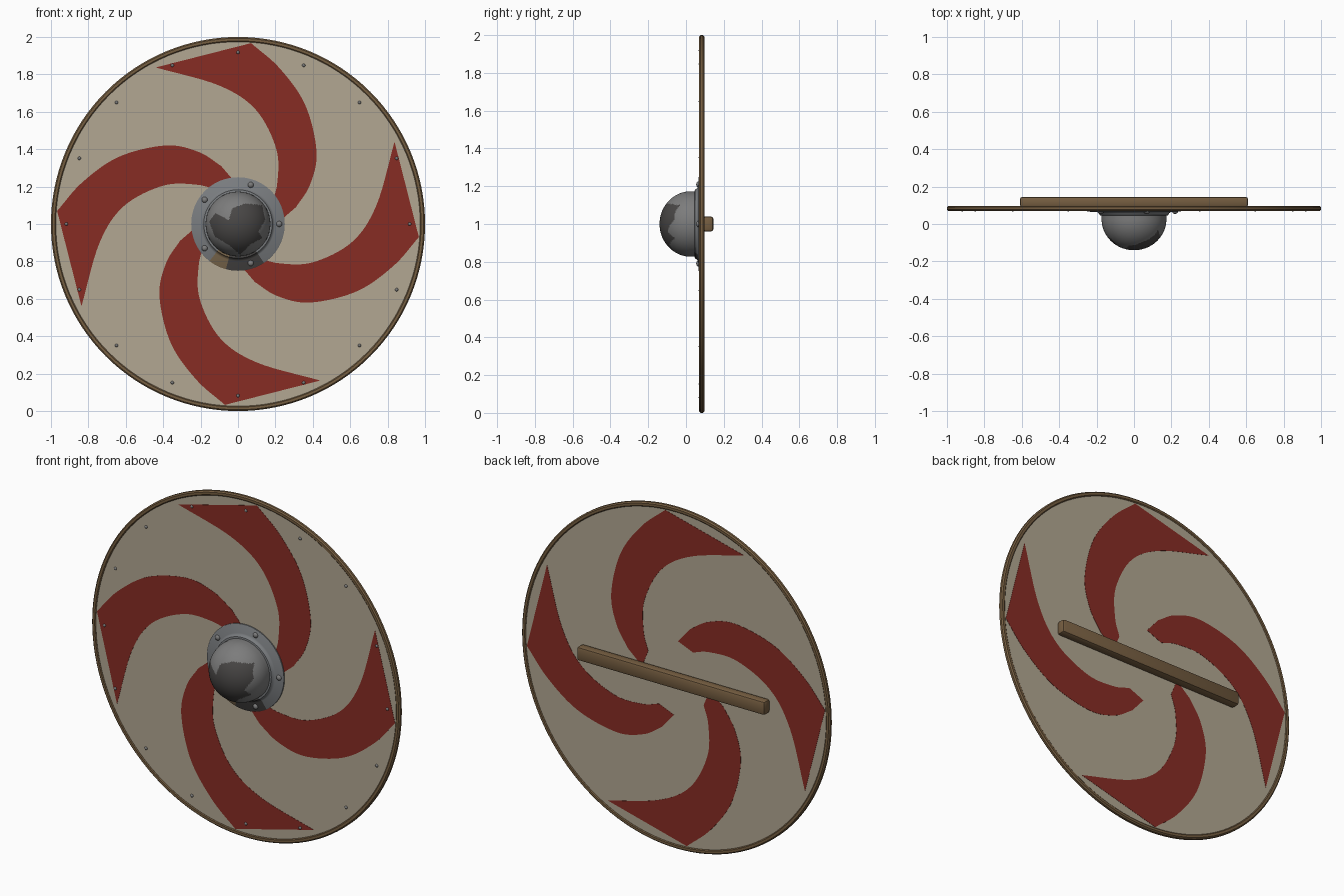
import bpy, bmesh, math
from mathutils import Vector

if "Cube" in bpy.data.objects:
    bpy.data.objects.remove(bpy.data.objects["Cube"])


def srgb(r, g, b):
    f = lambda c: ((c / 255 + 0.055) / 1.055) ** 2.4 if c > 10 else c / 3300
    return (f(r), f(g), f(b), 1)


def material(name, *rgb):
    m = bpy.data.materials.new(name)
    m.diffuse_color = srgb(*rgb)
    m.use_nodes = True
    m.node_tree.nodes["Principled BSDF"].inputs["Base Color"].default_value = m.diffuse_color
    return m


CREAM = material("cream paint", 178, 167, 146)
RED = material("red paint", 135, 44, 36)
WOOD = material("brown wood", 118, 94, 65)
STEEL = material("steel grey", 124, 124, 124)
FLANGE = material("flange grey", 122, 125, 128)
DARK = material("dark worn steel", 72, 70, 69)
RUST = material("tan wear", 128, 108, 80)


def finish(bm, name, mats, rule=None):
    bmesh.ops.remove_doubles(bm, verts=bm.verts, dist=1e-5)
    bmesh.ops.recalc_face_normals(bm, faces=bm.faces)
    if rule:
        for f in bm.faces:
            f.material_index = rule(f.calc_center_median())
    me = bpy.data.meshes.new(name)
    bm.to_mesh(me)
    bm.free()
    for m in mats:
        me.materials.append(m)
    ob = bpy.data.objects.new(name, me)
    bpy.context.collection.objects.link(ob)
    bpy.context.view_layer.objects.active = ob
    bpy.ops.object.select_all(action='DESELECT')
    ob.select_set(True)
    bpy.ops.object.shade_smooth_by_angle(angle=math.radians(35))
    return ob


def lathe(bm, profile, segs, cx=0, cz=1, closed=False):
    """Spin (radius, y) points around an axis along y."""
    rings = [[bm.verts.new((cx + r * math.cos(2 * math.pi * i / segs), y,
                            cz + r * math.sin(2 * math.pi * i / segs)))
              for i in range(segs)] for r, y in profile]
    pairs = list(zip(rings, rings[1:]))
    if closed:
        pairs.append((rings[-1], rings[0]))
    for a, b in pairs:
        for i in range(segs):
            j = (i + 1) % segs
            bm.faces.new((a[i], a[j], b[j], b[i]))


def smooth_path(pts, steps=8):
    """Catmull-Rom curve through the points."""
    p = [Vector(q) for q in pts]
    p = [2 * p[0] - p[1]] + p + [2 * p[-1] - p[-2]]
    out = []
    for a, b, c, d in zip(p, p[1:], p[2:], p[3:]):
        for k in range(steps):
            t = k / steps
            out.append(0.5 * (2 * b + (c - a) * t + (2 * a - 5 * b + 4 * c - d) * t * t
                              + (3 * b - a - 3 * c + d) * t ** 3))
    return out + [p[-2]]


# round board
bm = bmesh.new()
lathe(bm, [(0, 0.075), (0.985, 0.075), (0.985, 0.092), (0, 0.092)], 96)
finish(bm, "board", [CREAM])

# wooden rim with softened edges
bm = bmesh.new()
lathe(bm, [(0.974, 0.074), (0.979, 0.07), (0.993, 0.07), (1.0, 0.077),
           (1.0, 0.09), (0.993, 0.097), (0.979, 0.097), (0.974, 0.093)], 128, closed=True)
finish(bm, "rim", [WOOD])

# four painted swirl arms, showing on both sides of the board
outer = smooth_path([(0.07, 0.967), (0.225, 0.83), (0.36, 0.635), (0.42, 0.385),
                     (0.385, 0.21), (0.31, 0.09)])
inner = smooth_path([(-0.44, 0.837), (-0.1, 0.74), (0.096, 0.61), (0.205, 0.40),
                     (0.21, 0.22), (0.18, 0.11)])
end = Vector((0.22, 0.013))
for n in range(4):
    bm = bmesh.new()
    ca, sa = round(math.cos(n * math.pi / 2)), round(math.sin(n * math.pi / 2))
    place = lambda p, y: bm.verts.new((p.x * ca - p.y * sa, y, 1 + p.x * sa + p.y * ca))
    loops = []
    for y in (0.0738, 0.0932):
        o = [place(p, y) for p in outer]
        i = [place(p, y) for p in inner]
        e = place(end, y)
        for k in range(len(o) - 1):
            bm.faces.new((o[k], o[k + 1], i[k + 1], i[k]))
        bm.faces.new((o[-1], e, i[-1]))
        loops.append(o + [e] + i[::-1])
    a, b = loops
    for k in range(len(a)):
        j = (k + 1) % len(a)
        bm.faces.new((a[k], a[j], b[j], b[k]))
    finish(bm, f"swirl_arm_{n + 1}", [RED])

# boss flange with a worn lower edge
def flange_rule(c):
    a = math.degrees(math.atan2(c.z - 1, c.x)) % 360
    return 1 if 254 < a < 303 else 2 if 232 < a <= 254 else 0

bm = bmesh.new()
lathe(bm, [(0.25, 0.08), (0.25, 0.068), (0.247, 0.066), (0.198, 0.064),
           (0.188, 0.058), (0.183, 0.047), (0.165, 0.045)], 96)
finish(bm, "boss_flange", [FLANGE, DARK, RUST], flange_rule)

# boss dome with a dark worn blotch on its front
blotch = [(-.12, .06), (-.05, .02), (-.03, .085), (.04, .11), (.13, .10), (.145, .02),
          (.11, -.04), (.13, -.075), (.065, -.11), (.01, -.165), (-.05, -.11),
          (-.12, -.07), (-.155, .01)]

def blotch_rule(c):
    x, z, inside = c.x, c.z - 1, False
    for (x1, z1), (x2, z2) in zip(blotch, blotch[1:] + blotch[:1]):
        if (z1 > z) != (z2 > z) and x < x1 + (z - z1) * (x2 - x1) / (z2 - z1):
            inside = not inside
    return 1 if inside and c.y < 0.02 else 0

bm = bmesh.new()
dome = [(0.173 * math.sin(t), 0.025 - 0.165 * math.cos(t))
        for t in (math.pi / 2 * k / 40 for k in range(41))]
lathe(bm, dome + [(0.173, 0.05)], 128)
finish(bm, "boss_dome", [STEEL, DARK], blotch_rule)


def rivets(name, count, ring, r, y, height):
    bm = bmesh.new()
    for n in range(count):
        a = 2 * math.pi * n / count
        prof = [(r * math.sin(t), y - height * math.cos(t))
                for t in (math.pi / 2 * k / 4 for k in range(5))]
        lathe(bm, prof, 12, ring * math.cos(a), 1 + ring * math.sin(a))
    finish(bm, name, [STEEL])


# rivets round the boss and the rim
rivets("boss_rivets", 5, 0.22, 0.016, 0.066, 0.012)
rivets("rim_rivets", 16, 0.918, 0.009, 0.075, 0.008)

# rear grip bar
bm = bmesh.new()
bmesh.ops.create_cube(bm, size=1)
for v in bm.verts:
    v.co = Vector((v.co.x * 1.22, 0.1175 + v.co.y * 0.055, 1 + v.co.z * 0.08))
bmesh.ops.bevel(bm, geom=bm.edges[:], offset=0.013, segments=2, affect='EDGES', profile=0.5)
finish(bm, "grip_bar", [WOOD])
